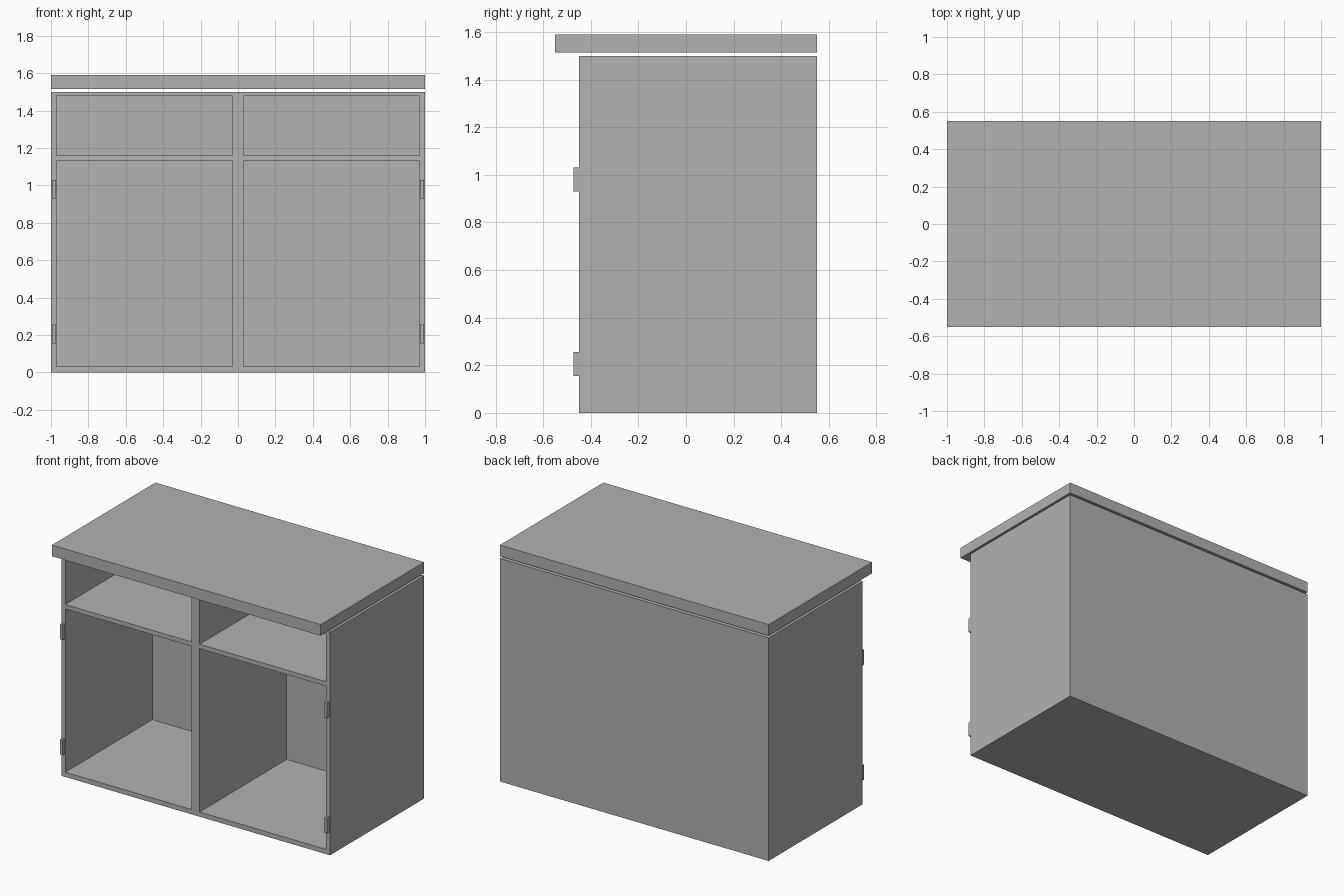
import bpy
import bmesh
from mathutils import Vector

cube = bpy.data.objects.get("Cube")
if cube:
    bpy.data.objects.remove(cube, do_unlink=True)

grey = bpy.data.materials.new("plain grey")
grey.use_nodes = True
colour = (0.445, 0.445, 0.445, 1)
grey.diffuse_color = colour
grey.node_tree.nodes["Principled BSDF"].inputs["Base Color"].default_value = colour


def box(name, low, high):
    """Axis-aligned box between two corners."""
    low, high = Vector(low), Vector(high)
    bm = bmesh.new()
    bmesh.ops.create_cube(bm, size=1)
    for v in bm.verts:
        v.co = (low + high) / 2 + v.co * (high - low)
    mesh = bpy.data.meshes.new(name)
    bm.to_mesh(mesh)
    bm.free()
    mesh.materials.append(grey)
    obj = bpy.data.objects.new(name, mesh)
    bpy.context.collection.objects.link(obj)
    return obj


FRONT, BACK = -0.45, 0.55
INNER_BACK = 0.475

# Cabinet body, hollowed into two drawer bays above two cupboard bays
cabinet = box("cabinet_body", (-1, FRONT, 0), (1, BACK, 1.5))
bays = {"cupboard": (0.032, 1.13), "drawer": (1.16, 1.478)}
for bay, (bottom, top) in bays.items():
    for side, x in (("right", -0.5), ("left", 0.5)):
        cutter = box(f"{side}_{bay}_cutter", (x - 0.47, FRONT - 0.1, bottom),
                     (x + 0.47, INNER_BACK, top))
        cutter.hide_render = True
        cutter.hide_set(True)
        cutter.display_type = 'WIRE'
        cut = cabinet.modifiers.new(f"{side} {bay} bay", 'BOOLEAN')
        cut.operation = 'DIFFERENCE'
        cut.solver = 'EXACT'
        cut.object = cutter

# Bake the openings, then drop the cutters
graph = bpy.context.evaluated_depsgraph_get()
hollow = bpy.data.meshes.new_from_object(cabinet.evaluated_get(graph))
cutters = [m.object for m in cabinet.modifiers]
cabinet.modifiers.clear()
cabinet.data = hollow
for cutter in cutters:
    bpy.data.objects.remove(cutter, do_unlink=True)

# Worktop, set just above the body and overhanging the front
box("worktop", (-1, -0.55, 1.515), (1, BACK, 1.59))

# Two door hinges on each front edge
for height, z in (("lower", 0.155), ("upper", 0.93)):
    for side, x in (("right", -0.984), ("left", 0.984)):
        box(f"{side}_{height}_hinge", (x - 0.011, FRONT - 0.023, z),
            (x + 0.011, FRONT, z + 0.1))
